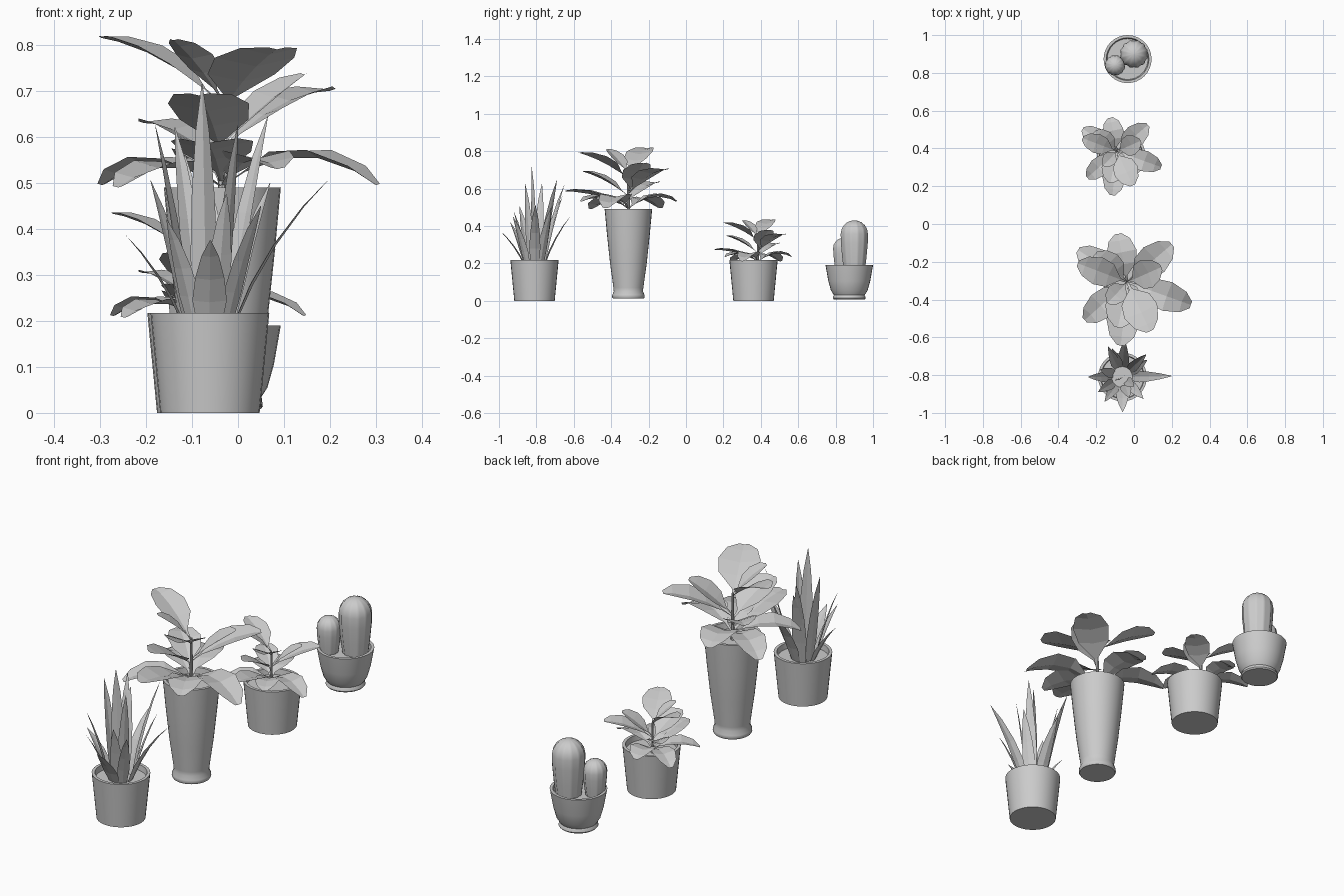
import bpy, bmesh, math
from mathutils import Vector

if "Cube" in bpy.data.objects:
    bpy.data.objects.remove(bpy.data.objects["Cube"])

UP = Vector((0, 0, 1))


def finish(bm, name, smooth=None):
    bmesh.ops.recalc_face_normals(bm, faces=bm.faces)
    me = bpy.data.meshes.new(name)
    bm.to_mesh(me)
    bm.free()
    ob = bpy.data.objects.new(name, me)
    bpy.context.collection.objects.link(ob)
    if smooth:
        bpy.context.view_layer.objects.active = ob
        ob.select_set(True)
        bpy.ops.object.shade_smooth_by_angle(angle=math.radians(smooth))
        ob.select_set(False)
    return ob


def lathe(name, x, y, profile, n=32, rib=1.0, smooth=35):
    """Revolve (radius, z) points; rib < 1 pulls in every third column."""
    bm = bmesh.new()
    rings = []
    for r, z in profile:
        ring = []
        for i in range(n):
            a = 2 * math.pi * i / n
            k = r * (1 if i % 3 else rib)
            ring.append(bm.verts.new((x + k * math.cos(a), y + k * math.sin(a), z)))
        rings.append(ring)
    for p, q in zip(rings, rings[1:]):
        for i in range(n):
            j = (i + 1) % n
            bm.faces.new((p[i], p[j], q[j], q[i]))
    bm.faces.new(rings[0][::-1])
    bm.faces.new(rings[-1])
    return finish(bm, name, smooth)


def blade(bm, base, ctrl, tip, width, shape, fold, side=None):
    """Folded sheet along a quadratic curve; shape = (t, width factor) pairs."""
    if side is None:
        out = tip - base
        side = Vector((-out.y, out.x, 0)).normalized()
    prev = None
    for t, w in shape:
        c = base * (1 - t) ** 2 + ctrl * (2 * t * (1 - t)) + tip * t * t
        tangent = (ctrl - base) * (1 - t) + (tip - ctrl) * t
        nrm = tangent.cross(side).normalized()
        if nrm.z < 0:
            nrm = -nrm
        h = w * width / 2
        row = [bm.verts.new(c + side * (s * h) + nrm * (abs(s) * h * fold)) for s in (-1, 0, 1)]
        if prev:
            for i in (0, 1):
                bm.faces.new((prev[i], prev[i + 1], row[i + 1], row[i]))
        prev = row


# Pots: outer wall, rim, inner wall, soil level
def plain_pot(name, x, y):
    lathe(name, x, y, [(0.108, 0), (0.129, 0.217), (0.115, 0.217), (0.112, 0.19)])


plain_pot("spiky_plant_pot", -0.061, -0.81)
plain_pot("small_leafy_pot", -0.068, 0.361)
lathe("tall_leafy_pot", -0.034, -0.308,
      [(0.083, 0.013), (0.087, 0.02), (0.086, 0.032), (0.078, 0.05), (0.08, 0.07), (0.098, 0.2),
       (0.114, 0.35), (0.127, 0.49), (0.113, 0.49), (0.11, 0.46)])
lathe("cactus_pot", -0.034, 0.873,
      [(0.083, 0.008), (0.088, 0.014), (0.086, 0.022), (0.082, 0.03), (0.098, 0.055), (0.112, 0.105),
       (0.127, 0.19), (0.113, 0.19), (0.108, 0.165)])


# Cacti with shallow grooves
def cactus(name, x, y, r, z0, z1):
    body = z1 - r
    prof = [(r * 0.78, z0), (r * 0.9, z0 + (body - z0) * 0.35), (r, z0 + (body - z0) * 0.75)]
    prof += [(r * math.cos(a) + 0.001, body + r * math.sin(a))
             for a in [math.radians(d) for d in (0, 20, 40, 58, 74, 88)]]
    lathe(name, x, y, prof, 36, 0.94, 30)


cactus("large_cactus", 0.0, 0.9, 0.073, 0.16, 0.43)
cactus("small_cactus", -0.1, 0.84, 0.053, 0.16, 0.335)

# Leafy plants: (x, y of tip from stem, tip z, stem z, arch, width)
LEAVES = [
    (0.12, -0.26, 0.79, 0.655, 0.03, 0.19),
    (-0.262, 0.10, 0.815, 0.67, 0.05, 0.15),
    (-0.105, -0.11, 0.81, 0.68, 0.02, 0.11),
    (0.235, 0.20, 0.70, 0.57, 0.06, 0.17),
    (0.18, 0.08, 0.735, 0.58, 0.02, 0.16),
    (-0.05, -0.24, 0.69, 0.56, 0.03, 0.18),
    (-0.17, 0.15, 0.63, 0.53, 0.05, 0.15),
    (0.335, -0.12, 0.495, 0.49, 0.13, 0.16),
    (-0.225, -0.20, 0.49, 0.49, 0.09, 0.15),
    (-0.26, 0.17, 0.495, 0.49, 0.10, 0.15),
    (-0.035, -0.335, 0.585, 0.50, 0.04, 0.18),
    (-0.05, 0.255, 0.53, 0.49, 0.09, 0.16),
    (0.12, -0.25, 0.53, 0.49, 0.08, 0.16),
]
OVAL = [(0, 0.05), (0.15, 0.1), (0.38, 0.85), (0.62, 1), (0.86, 0.72), (1, 0.22)]


def leafy_plant(name, x, y, z, s):
    def place(px, py, pz):
        return Vector((x + px * s, y + py * s, z + (pz - 0.49) * s))
    bm = bmesh.new()
    for dx, dy, tz, bz, arch, w in LEAVES:
        base, tip = place(0, 0, bz), place(dx, dy, tz)
        ctrl = (base + tip) / 2 + UP * arch * s
        blade(bm, base, ctrl, tip, w * s, OVAL, 0.22)
    finish(bm, name + "_leaves")
    lathe(name + "_stem", x, y, [(0.009 * s, z - 0.035), (0.005 * s, place(0, 0, 0.685).z)], 8)


leafy_plant("tall_leafy", -0.035, -0.308, 0.49, 1.0)
leafy_plant("small_leafy", -0.09, 0.385, 0.207, 0.695)

# Spiky plant: tip positions and blade width
SPIKES = [
    (-0.078, -0.825, 0.715, 0.065), (0.065, -0.69, 0.645, 0.055), (-0.18, -0.77, 0.625, 0.055),
    (0.0, -0.86, 0.625, 0.055), (-0.115, -0.66, 0.56, 0.06), (-0.06, -0.995, 0.375, 0.075),
    (-0.025, -0.92, 0.475, 0.06), (0.07, -0.72, 0.50, 0.06), (0.2, -0.805, 0.51, 0.06),
    (-0.243, -0.81, 0.385, 0.06), (-0.19, -0.89, 0.505, 0.055), (-0.05, -0.615, 0.455, 0.065),
    (0.05, -0.925, 0.45, 0.055), (-0.155, -0.94, 0.42, 0.055), (-0.137, -0.65, 0.62, 0.055),
]
SPEAR = [(0, 0.7), (0.25, 1), (0.5, 0.85), (0.78, 0.5), (1, 0.03)]
bm = bmesh.new()
for x, y, z, w in SPIKES:
    root = Vector((-0.063, -0.81, 0.188))
    tip = Vector((x, y, z))
    out = tip - root
    flat = Vector((out.x, out.y, 0))
    base = root + flat * min(0.4, 0.055 / flat.length)
    ctrl = base + flat * 0.28 + UP * out.z * 0.58
    side = Vector((0.9, 0.44, 0)) if flat.length < 0.04 else UP.cross(flat).normalized()
    blade(bm, base, ctrl, tip, w, SPEAR, 0.2, side)
finish(bm, "spiky_plant_blades")
